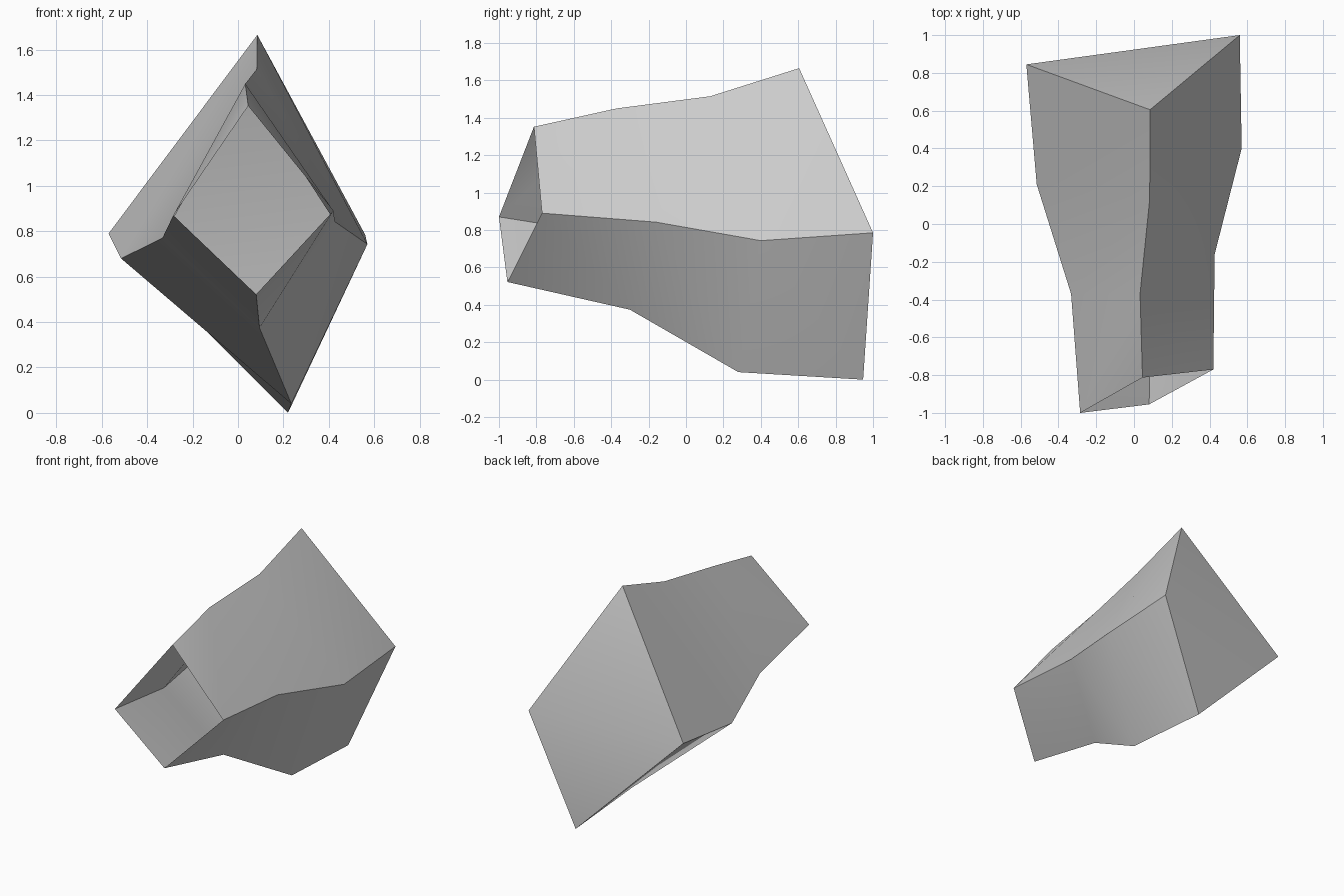
import bpy
import bmesh
from math import radians

default_cube = bpy.data.objects.get("Cube")
if default_cube:
    bpy.data.objects.remove(default_cube, do_unlink=True)

# Plain grey material
grey = bpy.data.materials.new("plain grey")
grey.use_nodes = True
colour = (0.6, 0.6, 0.6, 1.0)
grey.diffuse_color = colour
shader = next(n for n in grey.node_tree.nodes if n.type == "BSDF_PRINCIPLED")
shader.inputs["Base Color"].default_value = colour
shader.inputs["Roughness"].default_value = 0.8

# Four long corner rails, each running from the open front to the back
top_rail = [(0.045, -0.813, 1.352), (0.032, -0.37, 1.45), (0.083, 0.13, 1.515), (0.085, 0.605, 1.665)]
left_rail = [(0.42, -0.77, 0.89), (0.427, -0.16, 0.842), (0.57, 0.40, 0.743), (0.56, 1.0, 0.785)]
bottom_rail = [(0.08, -0.955, 0.522), (0.095, -0.30, 0.374), (0.235, 0.28, 0.04), (0.22, 0.947, 0.0)]
right_rail = [(-0.285, -1.0, 0.87), (-0.333, -0.37, 0.77), (-0.515, 0.21, 0.68), (-0.57, 0.845, 0.79)]

bm = bmesh.new()
rails = [[bm.verts.new(p) for p in rail]
         for rail in (top_rail, left_rail, bottom_rail, right_rail)]


def folded_panel(a, b, c, d):
    """Four-cornered panel folded along the line from a to c."""
    bm.faces.new((a, b, c))
    bm.faces.new((a, c, d))


# Four walls between neighbouring rails; the upper left one folds the other way
for side, rail in enumerate(rails):
    neighbour = rails[(side + 1) % len(rails)]
    for i in range(len(rail) - 1):
        corners = [rail[i], neighbour[i], neighbour[i + 1], rail[i + 1]]
        if side == 0:
            corners = corners[1:] + corners[:1]
        folded_panel(*corners)

# Closed back end, folded from left to right; the front end stays open
top, left, bottom, right = (rail[-1] for rail in rails)
folded_panel(left, bottom, right, top)

mesh = bpy.data.meshes.new("flared_tube")
bm.to_mesh(mesh)
bm.free()
mesh.materials.append(grey)
tube = bpy.data.objects.new("flared_tube", mesh)
bpy.context.collection.objects.link(tube)

# Smooth along the walls, sharp at the rails and the back rim
bpy.ops.object.select_all(action="DESELECT")
tube.select_set(True)
bpy.context.view_layer.objects.active = tube
bpy.ops.object.shade_smooth_by_angle(angle=radians(40))
